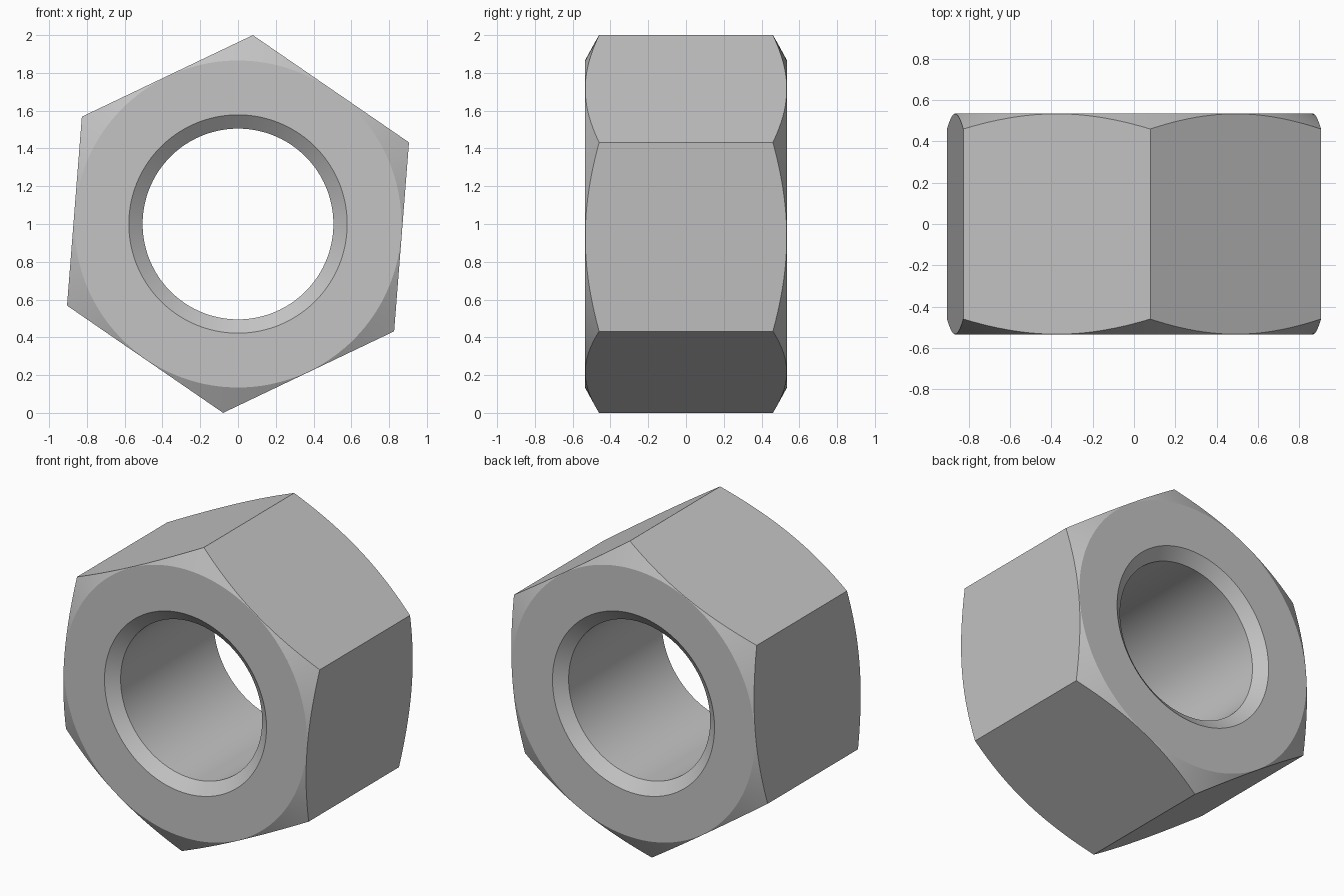
import bpy, bmesh, math

cube = bpy.data.objects.get("Cube")
if cube:
    bpy.data.objects.remove(cube, do_unlink=True)

CORNER = 1.003                                 # centre to corner
FLAT = CORNER * math.cos(math.pi / 6)          # centre to flat
HALF = 0.535                                   # half thickness
FACE = FLAT - 0.003                            # edge of the flat ring face
SLOPE = 0.075 / (CORNER - FACE)                # corner chamfer
BORE, MOUTH, SINK = 0.505, 0.578, 0.06         # hole and its countersink
SEGMENTS = 144
TURN = math.radians(25.5)                      # direction of one corner

steel = bpy.data.materials.new("light grey steel")
steel.use_nodes = True
grey = (0.55, 0.55, 0.55, 1)
steel.diffuse_color = grey
bsdf = steel.node_tree.nodes["Principled BSDF"]
bsdf.inputs["Base Color"].default_value = grey
bsdf.inputs["Roughness"].default_value = 0.5


def section(angle):
    """Closed (radius, depth) outline of the nut at an angle from a corner."""
    side = angle % (math.pi / 3) - math.pi / 6
    rim = FLAT / math.cos(side)
    edge = HALF - (rim - FACE) * SLOPE
    front = [(BORE, HALF - SINK), (MOUTH, HALF), (FACE, HALF), (rim, edge)]
    return front + [(r, -y) for r, y in reversed(front)]


# Sweep the outline around the bore axis
bm = bmesh.new()
loops = []
for i in range(SEGMENTS):
    a = math.tau * i / SEGMENTS
    c, s = math.cos(a + TURN), math.sin(a + TURN)
    loops.append([bm.verts.new((r * c, y, 1 + r * s)) for r, y in section(a + 1e-9)])
for i, here in enumerate(loops):
    there = loops[(i + 1) % SEGMENTS]
    for j in range(len(here)):
        k = (j + 1) % len(here)
        bm.faces.new((here[j], here[k], there[k], there[j]))
bmesh.ops.recalc_face_normals(bm, faces=bm.faces)

mesh = bpy.data.meshes.new("hex_nut")
bm.to_mesh(mesh)
bm.free()
mesh.materials.append(steel)
nut = bpy.data.objects.new("hex_nut", mesh)
bpy.context.collection.objects.link(nut)

# Round bore and chamfers, crisp edges
bpy.ops.object.select_all(action='DESELECT')
nut.select_set(True)
bpy.context.view_layer.objects.active = nut
bpy.ops.object.shade_smooth_by_angle(angle=math.radians(20))
